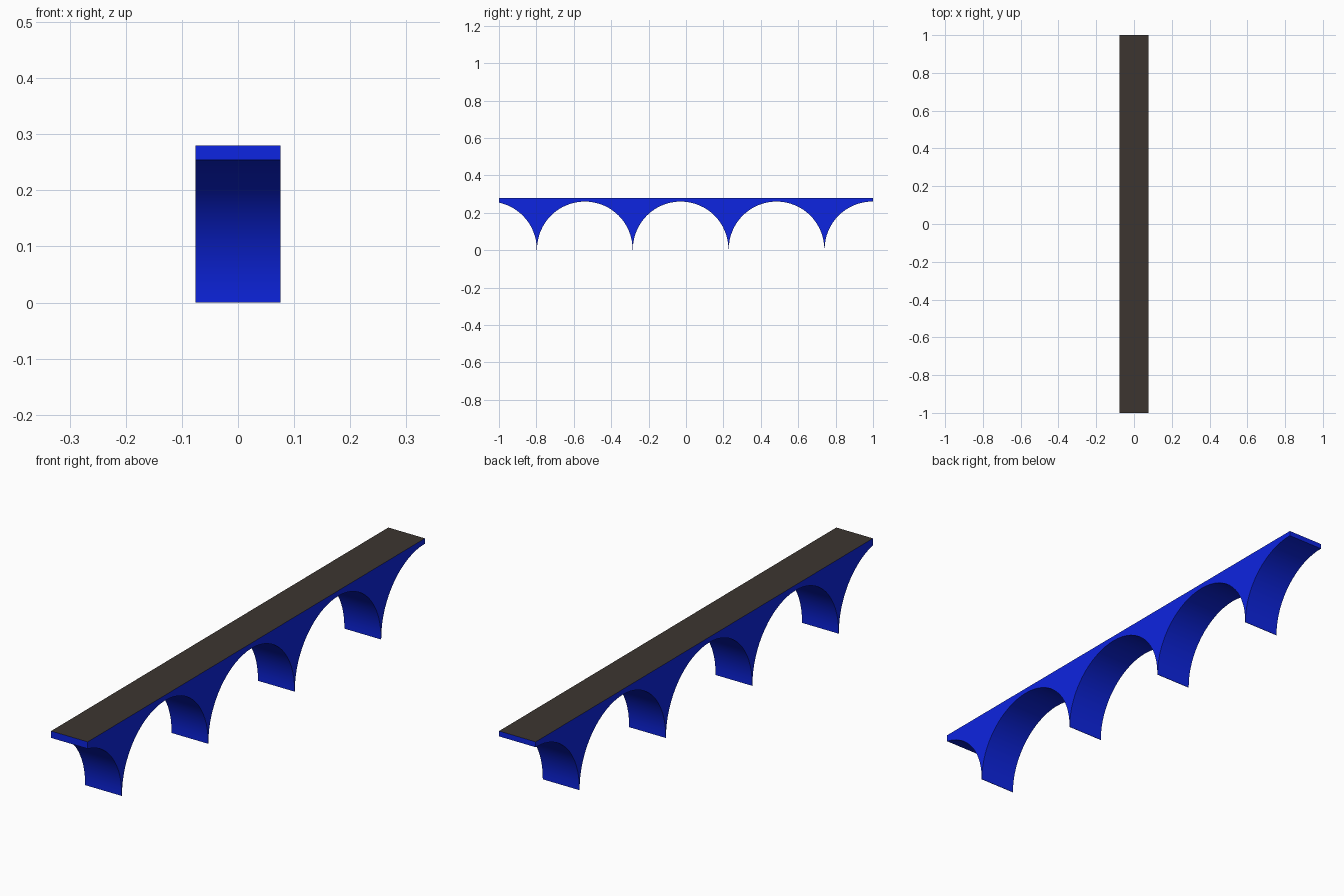
import bpy
import bmesh
from math import pi, sin, cos, acos

if "Cube" in bpy.data.objects:
    bpy.data.objects.remove(bpy.data.objects["Cube"])

HALF_W, TOP, LENGTH = 0.076, 0.28, 2.0
RADIUS, SPRING = 0.2555, 0.0045
PITCH, FIRST = 0.5125, -1.0535      # arch spacing and first arch centre
SEGS = 32                           # segments per full arch


def material(name, color):
    m = bpy.data.materials.new(name)
    m.diffuse_color = color
    m.use_nodes = True
    m.node_tree.nodes["Principled BSDF"].inputs["Base Color"].default_value = m.diffuse_color
    return m


def arch(center):
    """Underside of one arch, clipped to the bridge ends, with pier feet."""
    start = acos((-1 - center) / RADIUS) if center - RADIUS < -1 else pi
    end = acos((1 - center) / RADIUS) if center + RADIUS > 1 else 0.0
    n = max(2, round(SEGS * (start - end) / pi))
    pts = []
    for i in range(n + 1):
        a = start + (end - start) * i / n
        pts.append((center + RADIUS * cos(a), SPRING + RADIUS * sin(a)))
    if start == pi:
        pts.insert(0, (pts[0][0], 0.0))
    if end == 0.0:
        pts.append((pts[-1][0], 0.0))
    return pts


# Side profile in y, z: arches along the bottom, flat deck on top
profile = [p for k in range(5) for p in arch(FIRST + PITCH * k)]
profile += [(LENGTH / 2, TOP), (-LENGTH / 2, TOP)]

# Bridge body: profile extruded across the width
bm = bmesh.new()
side = bm.faces.new([bm.verts.new((-HALF_W, y, z)) for y, z in profile])
ret = bmesh.ops.extrude_face_region(bm, geom=[side], use_keep_orig=True)
moved = [v for v in ret["geom"] if isinstance(v, bmesh.types.BMVert)]
bmesh.ops.translate(bm, verts=moved, vec=(2 * HALF_W, 0, 0))
bmesh.ops.recalc_face_normals(bm, faces=bm.faces[:])

# Road surface is the top face in dark asphalt
for f in bm.faces:
    if all(abs(v.co.z - TOP) < 1e-5 for v in f.verts):
        f.material_index = 1
bmesh.ops.triangulate(bm, faces=[f for f in bm.faces if len(f.verts) > 4])

mesh = bpy.data.meshes.new("arch_bridge")
bm.to_mesh(mesh)
bm.free()
mesh.materials.append(material("blue_paint", (0.004, 0.018, 0.75, 1)))
mesh.materials.append(material("asphalt", (0.045, 0.036, 0.03, 1)))
bridge = bpy.data.objects.new("arch_bridge", mesh)
bpy.context.collection.objects.link(bridge)

# Smooth arches, sharp edges elsewhere
bpy.context.view_layer.objects.active = bridge
bridge.select_set(True)
bpy.ops.object.shade_smooth_by_angle(angle=pi / 6)
